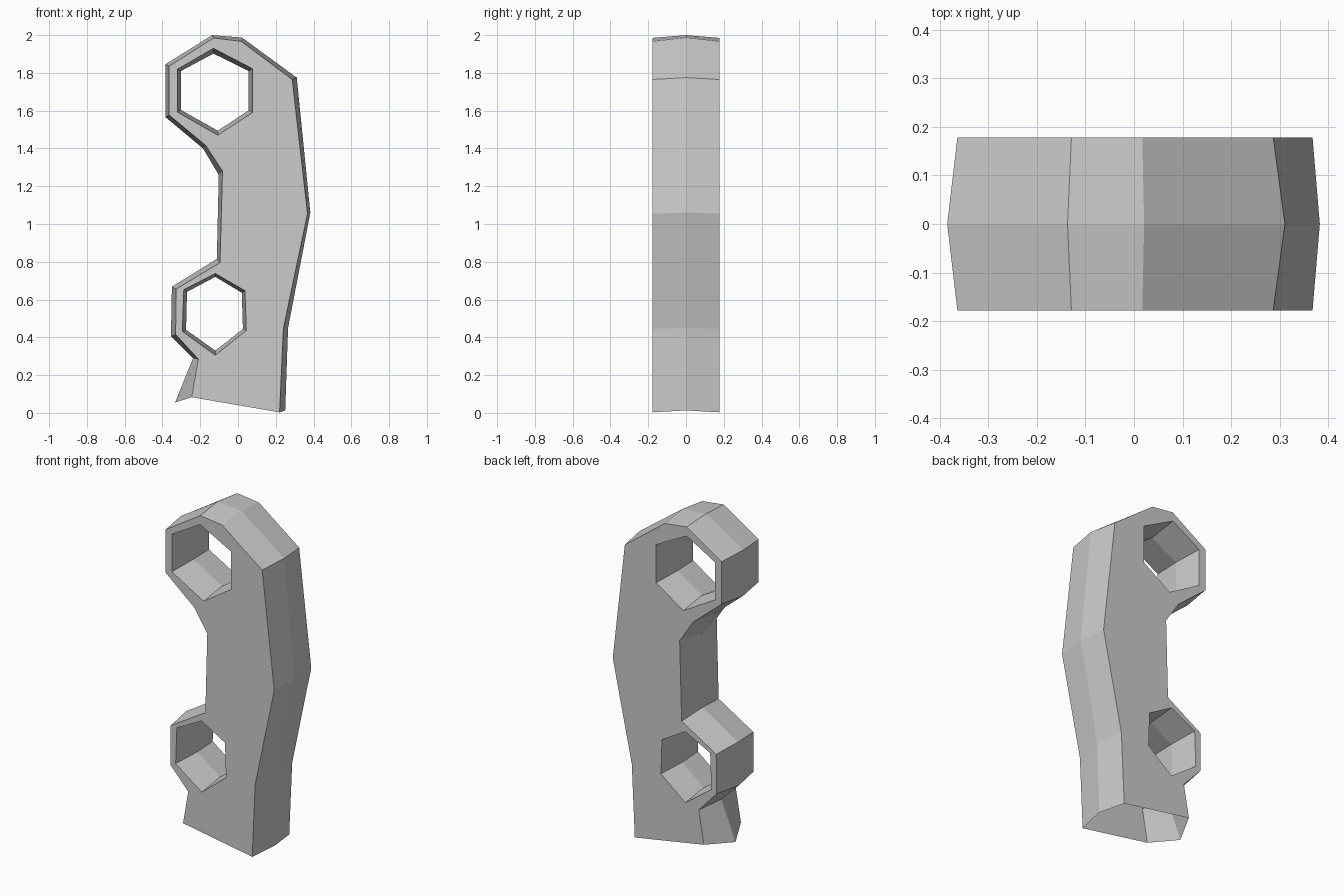
import bpy, bmesh

HALF_DEPTH = 0.178

# Each loop: (x, z) outline on the flat sides, then the ridge outline at mid depth
BODY_SIDE = [(0.22, 0.003), (0.24, 0.445), (0.368, 1.055), (0.287, 1.765),
             (0.017, 1.967), (-0.129, 1.985), (-0.364, 1.836), (-0.364, 1.577),
             (-0.17, 1.415), (-0.082, 1.28), (-0.095, 0.795), (-0.328, 0.655),
             (-0.33, 0.415), (-0.21, 0.285), (-0.245, 0.083)]
BODY_RIDGE = [(0.25, 0.013), (0.265, 0.45), (0.383, 1.06), (0.311, 1.775),
              (0.021, 1.987), (-0.137, 2.0), (-0.385, 1.845), (-0.383, 1.565),
              (-0.185, 1.4), (-0.102, 1.26), (-0.112, 0.815), (-0.35, 0.668),
              (-0.355, 0.405), (-0.238, 0.29), (-0.333, 0.055)]
UPPER_SIDE = [(-0.32, 1.82), (-0.13, 1.93), (0.077, 1.822),
              (0.077, 1.59), (-0.107, 1.47), (-0.32, 1.592)]
UPPER_RIDGE = [(-0.302, 1.81), (-0.13, 1.902), (0.056, 1.81),
               (0.056, 1.602), (-0.107, 1.494), (-0.302, 1.604)]
LOWER_SIDE = [(-0.287, 0.652), (-0.12, 0.738), (0.037, 0.647),
              (0.044, 0.437), (-0.12, 0.305), (-0.295, 0.432)]
LOWER_RIDGE = [(-0.27, 0.641), (-0.12, 0.72), (0.02, 0.636),
               (0.026, 0.444), (-0.12, 0.33), (-0.275, 0.44)]

bm = bmesh.new()
cap_edges = {-1: [], 1: []}


def add_wall(side, ridge, is_open=False):
    """Creased band through the depth; the last span is skipped when open."""
    n = len(side)
    mid = [bm.verts.new((x, 0, z)) for x, z in ridge]
    for s in (-1, 1):
        rim = [bm.verts.new((x, s * HALF_DEPTH, z)) for x, z in side]
        for i in range(n):
            j = (i + 1) % n
            cap_edges[s].append(bm.edges.new((rim[i], rim[j])))
            if not (is_open and j == 0):
                bm.faces.new((rim[i], rim[j], mid[j], mid[i]))


# Outer wall, open at the foot, and the two hexagonal holes
add_wall(BODY_SIDE, BODY_RIDGE, is_open=True)
add_wall(UPPER_SIDE, UPPER_RIDGE)
add_wall(LOWER_SIDE, LOWER_RIDGE)

# Flat front and back plates with the holes left out
for s, edges in cap_edges.items():
    bmesh.ops.triangle_fill(bm, edges=edges, use_beauty=True, normal=(0, s, 0))

bmesh.ops.recalc_face_normals(bm, faces=bm.faces[:])
mesh = bpy.data.meshes.new("curved_bracket")
bm.to_mesh(mesh)
bm.free()
obj = bpy.data.objects.new("curved_bracket", mesh)
bpy.context.collection.objects.link(obj)
